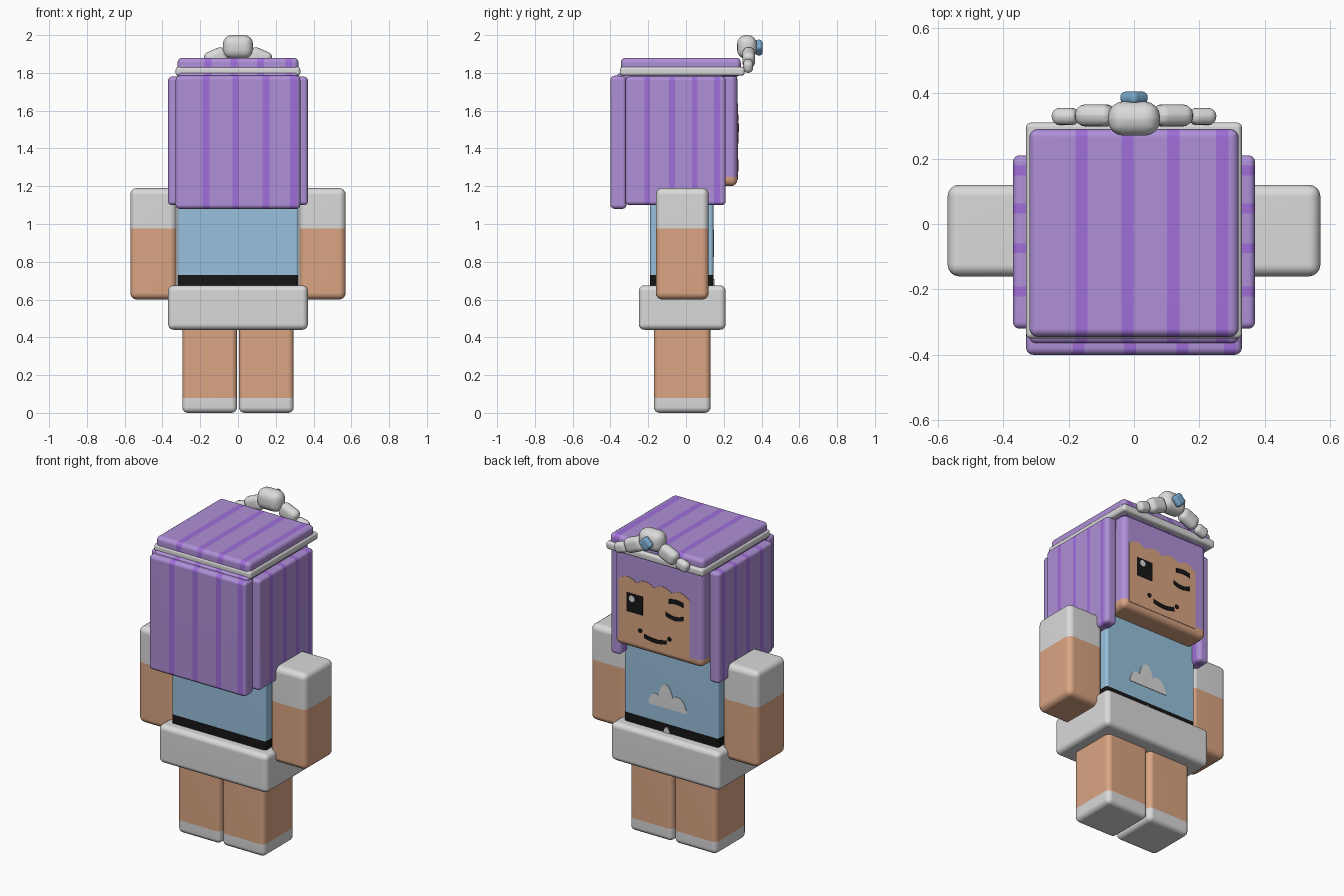
import bpy, bmesh, math
from mathutils import Matrix, Vector

cube = bpy.data.objects.get("Cube")
if cube:
    bpy.data.objects.remove(cube, do_unlink=True)


def material(name, *srgb):
    m = bpy.data.materials.new(name)
    m.use_nodes = True
    color = [c ** 2.2 for c in srgb] + [1]
    m.diffuse_color = color
    m.node_tree.nodes["Principled BSDF"].inputs["Base Color"].default_value = color
    return m


SKIN = material("skin", 0.85, 0.64, 0.51)
WHITE = material("soft_white", 0.85, 0.85, 0.85)
BLUE = material("sky_blue", 0.59, 0.75, 0.86)
LILAC = material("lilac_hair", 0.68, 0.56, 0.84)
VIOLET = material("violet_stripe", 0.62, 0.43, 0.85)
BLACK = material("black", 0.11, 0.11, 0.11)
GEM = material("gem_blue", 0.47, 0.66, 0.80)


def finish(name, bm, mats, smooth):
    mesh = bpy.data.meshes.new(name)
    bm.to_mesh(mesh)
    bm.free()
    for m in mats:
        mesh.materials.append(m)
    obj = bpy.data.objects.new(name, mesh)
    bpy.context.scene.collection.objects.link(obj)
    if smooth:
        mesh.shade_smooth()
        obj.modifiers.new("flat_sides", "WEIGHTED_NORMAL")
    return obj


def box(name, lo, hi, mats, bevel=0.03, axis=2, bands=(), turn=0):
    """Rounded box; each (start, end) band along axis gets the second material."""
    lo, hi = Vector(lo), Vector(hi)
    bm = bmesh.new()
    bmesh.ops.create_cube(bm, size=1)
    bmesh.ops.scale(bm, vec=hi - lo, verts=bm.verts)
    bmesh.ops.bevel(bm, geom=bm.edges[:], offset=bevel, segments=4,
                    profile=0.5, affect='EDGES')
    bmesh.ops.rotate(bm, verts=bm.verts, matrix=Matrix.Rotation(turn, 3, 'Y'))
    bmesh.ops.translate(bm, verts=bm.verts, vec=(lo + hi) / 2)
    normal = Vector((axis == 0, axis == 1, axis == 2))
    for band in bands:
        for pos in band:
            bmesh.ops.bisect_plane(bm, geom=bm.verts[:] + bm.edges[:] + bm.faces[:],
                                   plane_co=normal * pos, plane_no=normal)
    for f in bm.faces:
        c = f.calc_center_median()[axis]
        f.material_index = int(any(a < c < b for a, b in bands))
    return finish(name, bm, mats, True)


def pair(name, lo, hi, *args, turn=0, **kw):
    """A box and its mirror image across x."""
    box("left_" + name, lo, hi, *args, turn=turn, **kw)
    box("right_" + name, (-hi[0], *lo[1:]), (-lo[0], *hi[1:]), *args, turn=-turn, **kw)


def plate(name, outline, y, mat, thick=0.003):
    """Thin decal facing +y from an (x, z) outline."""
    bm = bmesh.new()
    face = bm.faces.new([bm.verts.new((x, y - 0.002, z)) for x, z in outline])
    out = bmesh.ops.extrude_face_region(bm, geom=[face])
    moved = [v for v in out["geom"] if isinstance(v, bmesh.types.BMVert)]
    bmesh.ops.translate(bm, verts=moved, vec=(0, thick + 0.002, 0))
    bmesh.ops.recalc_face_normals(bm, faces=bm.faces)
    return finish(name, bm, [mat], False)


def rect(x0, x1, z0, z1):
    return [(x0, z0), (x1, z0), (x1, z1), (x0, z1)]


def disc(x, z, r, n=12):
    return [(x + r * math.cos(2 * math.pi * i / n), z + r * math.sin(2 * math.pi * i / n))
            for i in range(n)]


def arc(x0, x1, z, sag, thick, n=8):
    """Curved stroke that dips by sag in the middle."""
    low = [(x0 + (x1 - x0) * i / n, z - sag * math.sin(math.pi * i / n)) for i in range(n + 1)]
    return low + [(x, h + thick) for x, h in reversed(low)]


def cloud(cx, base, width, height, n=32):
    """Flat-bottomed outline under three overlapping puffs."""
    puffs = ((0.12, 0.42, 1.0), (-0.5, 0.46, 0.6), (0.66, 0.34, 0.5))
    pts = []
    for i in range(n + 1):
        t = -1 + 2 * i / n
        top = max(h * math.sqrt(max(0, 1 - ((t - c) / r) ** 2)) for c, r, h in puffs)
        pts.append((cx + t * width / 2, base + height * max(top, 0.15)))
    return [(pts[0][0], base)] + pts + [(pts[-1][0], base)]


def stripes(centres, width):
    return [(c - width / 2, c + width / 2) for c in centres]


# Legs, skirt, torso and arms
pair("leg", (0.005, -0.17, 0), (0.295, 0.13, 0.5), [SKIN, WHITE], bands=[(-1, 0.08)])
box("skirt", (-0.37, -0.25, 0.44), (0.37, 0.21, 0.675), [WHITE])
box("torso", (-0.32, -0.19, 0.6), (0.32, 0.145, 1.24), [BLUE, BLACK], 0.015,
    bands=[(0.6, 0.73)])
pair("arm", (0.325, -0.16, 0.6), (0.57, 0.12, 1.19), [SKIN, WHITE], 0.035,
     bands=[(0.975, 2)])

# Shirt clouds
plate("shirt_cloud", cloud(0.02, 0.825, 0.26, 0.145), 0.145, WHITE)
plate("small_cloud", cloud(0.02, 0.63, 0.125, 0.08), 0.145, WHITE, 0.005)

# Head with skin jaw and scalloped face
box("head", (-0.30, -0.33, 1.2), (0.30, 0.272, 1.8), [LILAC, SKIN], 0.035,
    bands=[(1, 1.25)])
N = 40
fringe = [(-0.215 + 0.48 * i / N,
           1.60 + 0.025 * abs(math.sin(math.pi * 4 * i / N)) + 0.012 * min(i / 10, 1))
          for i in range(N + 1)]
plate("face", [(0.265, 1.235), (-0.215, 1.235)] + fringe, 0.272, SKIN)

# Face features
FACE = 0.275
plate("open_eye", rect(0.10, 0.21, 1.425, 1.54), FACE, BLACK)
plate("eye_glint", disc(0.172, 1.51, 0.02), FACE + 0.003, WHITE)
plate("wink_brow", arc(-0.175, -0.075, 1.545, -0.008, 0.028), FACE, BLACK)
plate("wink_lid", arc(-0.175, -0.055, 1.465, 0.015, 0.025), FACE, BLACK)
plate("mouth", arc(-0.06, 0.09, 1.29, 0.012, 0.025), FACE, BLACK)
plate("left_dimple", disc(0.118, 1.327, 0.014, 8), FACE, BLACK)
plate("right_dimple", disc(-0.08, 1.327, 0.014, 8), FACE, BLACK)

# Striped hair
HAIR = [LILAC, VIOLET]
box("back_hair", (-0.33, -0.40, 1.08), (0.33, -0.315, 1.785), HAIR, 0.022, 0,
    stripes((-0.169, -0.012, 0.148, 0.294), 0.036))
pair("side_hair", (0.30, -0.32, 1.10), (0.37, 0.21, 1.78), HAIR, 0.02, 1,
     stripes((-0.206, -0.074, 0.047, 0.164), 0.03))
box("hair_crown", (-0.32, -0.365, 1.7), (0.32, 0.2, 1.8), HAIR, 0.02, 0,
    stripes((-0.16, -0.02, 0.12, 0.27), 0.037))
box("hair_top", (-0.32, -0.345, 1.78), (0.32, 0.29, 1.88), HAIR, 0.025, 0,
    stripes((-0.16, -0.02, 0.12, 0.27), 0.037))

# Headband with puffy bow and gem
box("headband", (-0.33, -0.35, 1.785), (0.33, 0.31, 1.832), [WHITE], 0.015)
box("bow_centre", (-0.08, 0.27, 1.875), (0.08, 0.375, 2.0), [WHITE], 0.048)
pair("bow_puff", (0.055, 0.298, 1.835), (0.178, 0.366, 1.925), [WHITE], 0.032, turn=0.4)
pair("bow_tip", (0.168, 0.303, 1.805), (0.25, 0.355, 1.87), [WHITE], 0.024, turn=0.3)
box("bow_gem", (-0.034, 0.366, 1.9), (0.034, 0.405, 1.968), [GEM], 0.016, turn=math.pi / 4)
